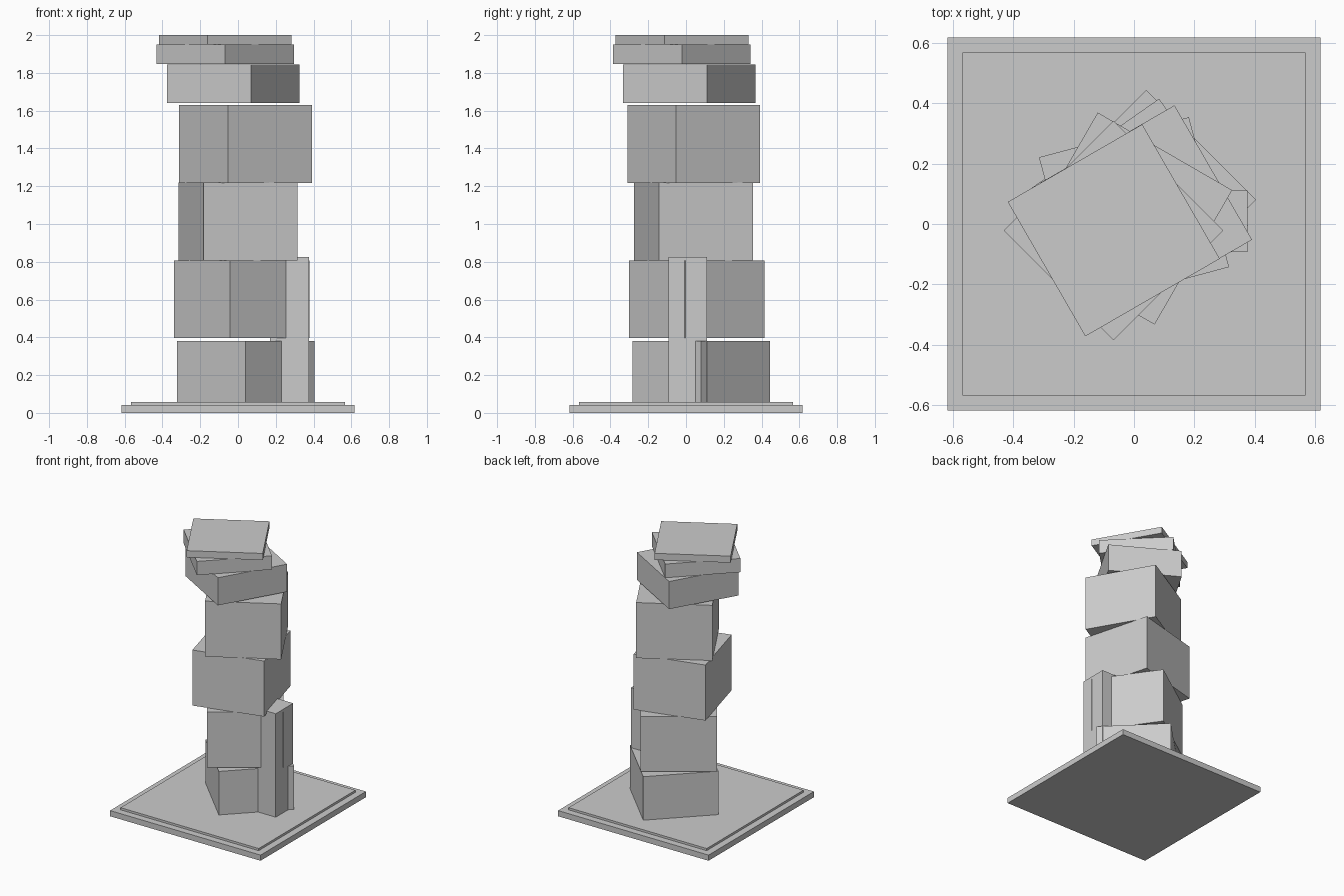
import bpy
from math import radians

if "Cube" in bpy.data.objects:
    bpy.data.objects.remove(bpy.data.objects["Cube"])


def box(name, cx, cy, w, z0, z1, angle=0):
    """Square block of width w between two heights, turned about z."""
    bpy.ops.mesh.primitive_cube_add(size=1, location=(cx, cy, (z0 + z1) / 2),
                                    rotation=(0, 0, radians(angle)))
    ob = bpy.context.object
    ob.name = name
    ob.scale = (w, w, z1 - z0)
    bpy.ops.object.transform_apply(location=False, rotation=False, scale=True)
    return ob


# stepped base
box("base_plate", 0, 0, 1.236, 0, 0.042)
box("base_step", 0, 0, 1.135, 0.04, 0.058)

# twisted stack: centre x, centre y, bottom, top, turn in degrees
BLOCK = 0.514
stack = [
    (0.041, 0.080, 0.055, 0.381, 45),
    (0.020, 0.057, 0.396, 0.806, 35),
    (0.000, 0.039, 0.808, 1.220, 15),
    (0.040, 0.042, 1.218, 1.630, 30),
    (-0.026, 0.018, 1.640, 1.845, 60),
    (-0.068, -0.022, 1.848, 1.950, 45),
    (-0.067, -0.021, 1.951, 2.000, 30),
]
for i, (cx, cy, z0, z1, angle) in enumerate(stack, 1):
    box(f"block_{i}", cx, cy, BLOCK, z0, z1, angle)

# side pillar
box("side_pillar", 0.273, 0.009, 0.205, 0.055, 0.826)
